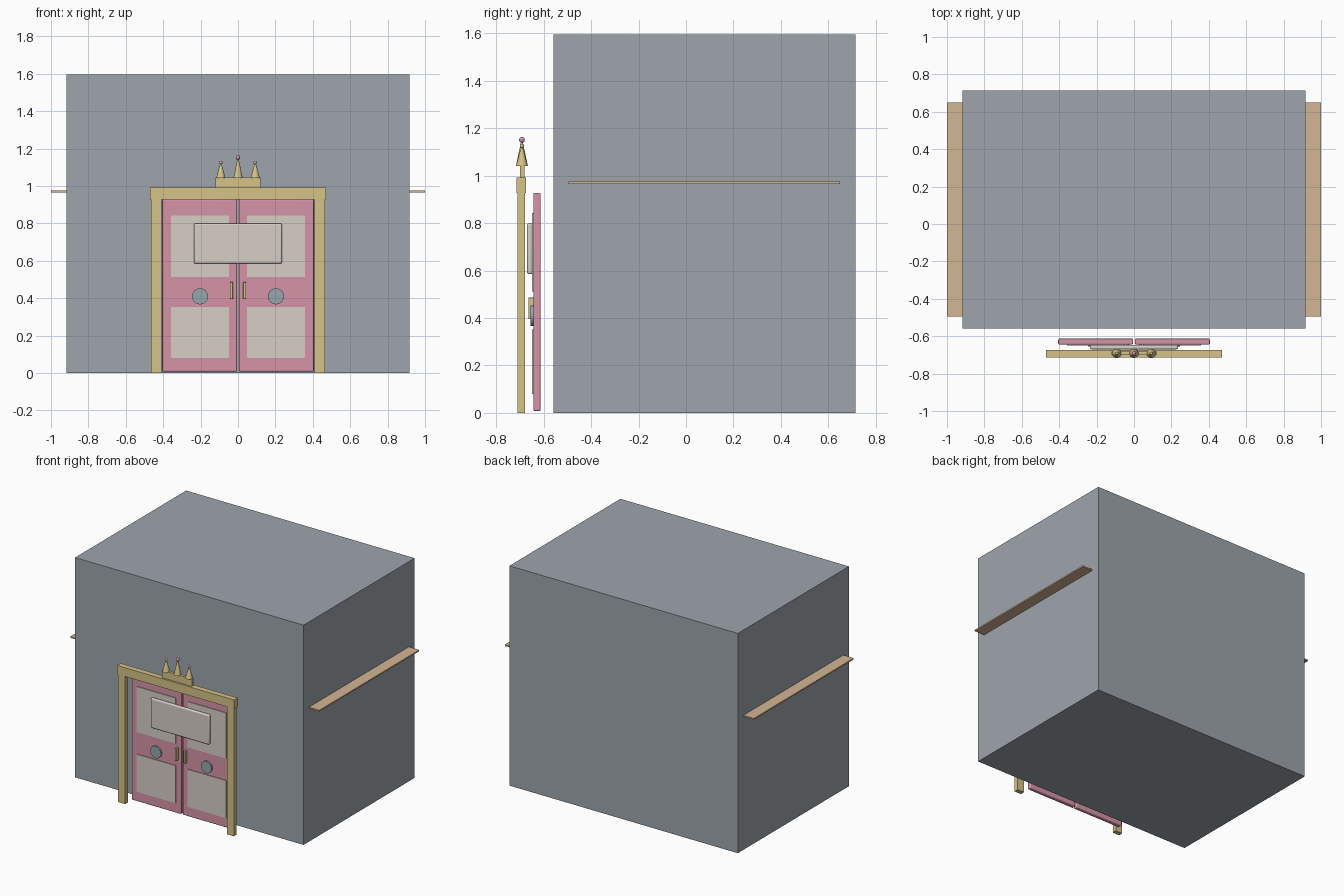
import bpy

if "Cube" in bpy.data.objects:
    bpy.data.objects.remove(bpy.data.objects["Cube"], do_unlink=True)


def material(name, rgb):
    col = [(c / 255 / 12.92) if c < 11 else ((c / 255 + 0.055) / 1.055) ** 2.4 for c in rgb] + [1]
    m = bpy.data.materials.new(name)
    m.use_nodes = True
    m.diffuse_color = col
    m.node_tree.nodes["Principled BSDF"].inputs["Base Color"].default_value = col
    return m


GREY = material("wall grey", (158, 165, 172))
PINK = material("door pink", (215, 148, 168))
GOLD = material("trim gold", (214, 195, 137))
CREAM = material("panel cream", (214, 207, 198))
TAN = material("shelf tan", (212, 182, 147))
BLUE = material("window blue", (150, 167, 175))


def finish(name, mat, smooth=False):
    ob = bpy.context.object
    ob.name = name
    ob.data.materials.append(mat)
    if smooth:
        bpy.ops.object.shade_smooth_by_angle()
    return ob


def box(name, mat, x, y, z, bevel=0):
    """Box from (low, high) ranges, with an optional rounded edge."""
    ranges = (x, y, z)
    bpy.ops.mesh.primitive_cube_add(size=1, location=[sum(r) / 2 for r in ranges])
    ob = bpy.context.object
    ob.scale = [abs(r[1] - r[0]) for r in ranges]
    bpy.ops.object.transform_apply(location=False, rotation=False, scale=True)
    if bevel:
        mod = ob.modifiers.new("rounded edge", "BEVEL")
        mod.width = bevel
        mod.segments = 3
    return finish(name, mat, bool(bevel))


def mirrored(side, low, high):
    return tuple(sorted((side * low, side * high)))


# Building block
box("building", GREY, (-0.917, 0.917), (-0.558, 0.715), (0, 1.595))

for side, label in ((1, "left"), (-1, "right")):
    # Side ledge, door post and door leaf
    box(label + "_ledge", TAN, mirrored(side, 0.9, 1.0), (-0.495, 0.65), (0.966, 0.976))
    box(label + "_door_post", GOLD, mirrored(side, 0.408, 0.464), (-0.711, -0.678), (0, 0.93))
    box(label + "_door", PINK, mirrored(side, 0.005, 0.405), (-0.644, -0.613), (0.008, 0.928), 0.006)
    # Raised door panels
    for part, z in (("upper", (0.512, 0.843)), ("lower", (0.08, 0.352))):
        box(f"{label}_{part}_panel", CREAM, mirrored(side, 0.048, 0.358), (-0.65, -0.64), z)
    # Round window
    bpy.ops.mesh.primitive_cylinder_add(vertices=32, radius=0.043, depth=0.016,
                                        location=(side * 0.203, -0.647, 0.41),
                                        rotation=(1.5708, 0, 0))
    finish(label + "_round_window", BLUE, True)
    # Handle
    box(label + "_handle", GOLD, mirrored(side, 0.027, 0.043), (-0.665, -0.64), (0.395, 0.486), 0.003)

# Lintel and sign board
box("lintel", GOLD, (-0.47, 0.47), (-0.715, -0.674), (0.928, 0.992))
box("sign_board", CREAM, (-0.235, 0.235), (-0.67, -0.647), (0.585, 0.80), 0.008)

# Crown over the lintel
box("crown_base", GOLD, (-0.12, 0.12), (-0.701, -0.682), (0.99, 1.046))
for x, top, radius, label, mat in ((-0.092, 1.118, 0.009, "right", GOLD),
                                   (0, 1.142, 0.012, "middle", PINK),
                                   (0.092, 1.118, 0.009, "left", GOLD)):
    bpy.ops.mesh.primitive_cone_add(vertices=24, radius1=0.025, radius2=0.004,
                                    depth=top - 1.042, location=(x, -0.692, (top + 1.042) / 2))
    finish(label + "_crown_spike", GOLD, True)
    bpy.ops.mesh.primitive_uv_sphere_add(segments=20, ring_count=12, radius=radius,
                                         location=(x, -0.692, top + radius * 0.8))
    finish(label + "_crown_ball", mat, True)
